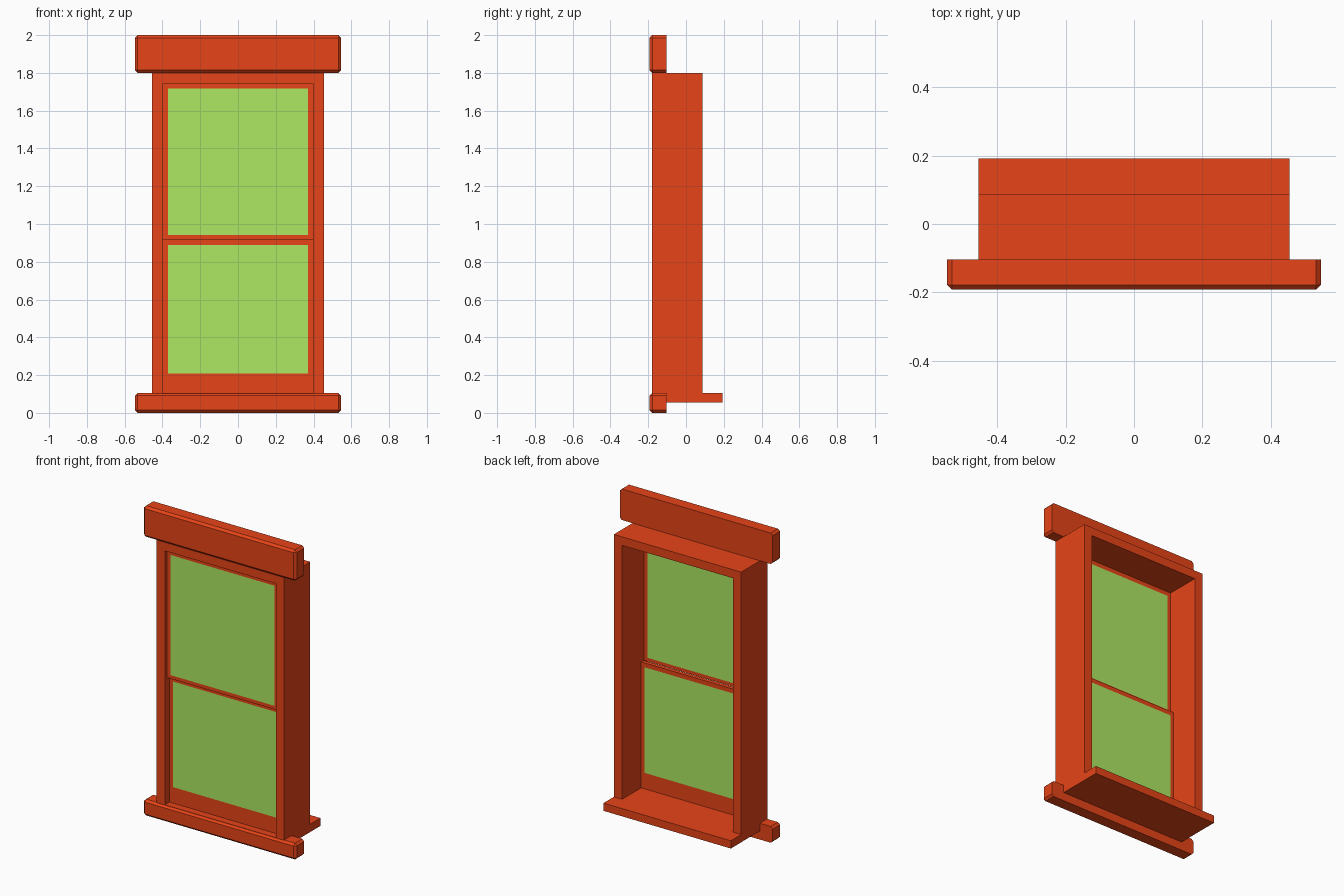
import bpy
import bmesh
from mathutils import Vector

old = bpy.data.objects.get("Cube")
if old:
    bpy.data.objects.remove(old, do_unlink=True)


def make_material(name, rgb):
    mat = bpy.data.materials.new(name)
    mat.use_nodes = True
    colour = (*rgb, 1.0)
    mat.diffuse_color = colour
    mat.node_tree.nodes["Principled BSDF"].inputs["Base Color"].default_value = colour
    return mat


WOOD = make_material("red_orange_wood", (0.8, 0.058, 0.009))
GLASS = make_material("green_glass", (0.434, 0.831, 0.13))


def finish(name, bm, mat):
    bmesh.ops.recalc_face_normals(bm, faces=bm.faces)
    mesh = bpy.data.meshes.new(name)
    bm.to_mesh(mesh)
    bm.free()
    mesh.materials.append(mat)
    obj = bpy.data.objects.new(name, mesh)
    bpy.context.collection.objects.link(obj)
    return obj


def box(name, x, y, z, mat=WOOD, chamfer=0.0):
    """Box from (min, max) ranges; a chamfer cuts every edge except the back ones."""
    bm = bmesh.new()
    bmesh.ops.create_cube(bm, size=1.0)
    size = Vector((x[1] - x[0], y[1] - y[0], z[1] - z[0]))
    centre = Vector((x[0] + x[1], y[0] + y[1], z[0] + z[1])) / 2
    bmesh.ops.scale(bm, vec=size, verts=bm.verts)
    bmesh.ops.translate(bm, vec=centre, verts=bm.verts)
    if chamfer:
        edges = [e for e in bm.edges if any(v.co.y < centre.y for v in e.verts)]
        bmesh.ops.bevel(bm, geom=edges, offset=chamfer, segments=1, affect='EDGES')
    return finish(name, bm, mat)


def ring(name, half, z, y, side, bottom, top):
    """Rectangular frame with a through opening, extruded from y[0] to y[1]."""
    def loop(bm, hx, z0, z1):
        corners = ((-hx, z0), (hx, z0), (hx, z1), (-hx, z1))
        return [[bm.verts.new((cx, d, cz)) for cx, cz in corners] for d in y]

    bm = bmesh.new()
    outer = loop(bm, half, *z)
    inner = loop(bm, half - side, z[0] + bottom, z[1] - top)
    for i in range(4):
        j = (i + 1) % 4
        for a, b in ((outer[0], inner[0]), (outer[1], inner[1]),
                     (outer[0], outer[1]), (inner[0], inner[1])):
            bm.faces.new((a[i], a[j], b[j], b[i]))
    return finish(name, bm, WOOD)


def sash(name, z, y, bottom, top):
    """Glazed sash with its pane flush with both faces."""
    half, stile = 0.396, 0.025
    ring(name + "_frame", half, z, y, stile, bottom, top)
    box(name + "_glass", (stile - half, half - stile), y,
        (z[0] + bottom, z[1] - top), GLASS)


# Deep box frame: jambs, head and the bottom board
ring("window_frame", 0.455, (0.055, 1.8), (-0.18, 0.087), 0.059, 0.05, 0.055)

# Inner ledge reaching out behind the frame
box("inner_sill", (-0.455, 0.455), (0.087, 0.192), (0.055, 0.105))

# Chamfered outer trim boards
box("head_trim", (-0.546, 0.546), (-0.192, -0.104), (1.8, 2.0), chamfer=0.014)
box("sill_trim", (-0.546, 0.546), (-0.192, -0.104), (0.0, 0.105), chamfer=0.014)

# Upper sash sits outside, lower sash just behind it
sash("upper_sash", (0.918, 1.745), (-0.158, -0.135), 0.023, 0.028)
sash("lower_sash", (0.105, 0.918), (-0.133, -0.108), 0.103, 0.028)
